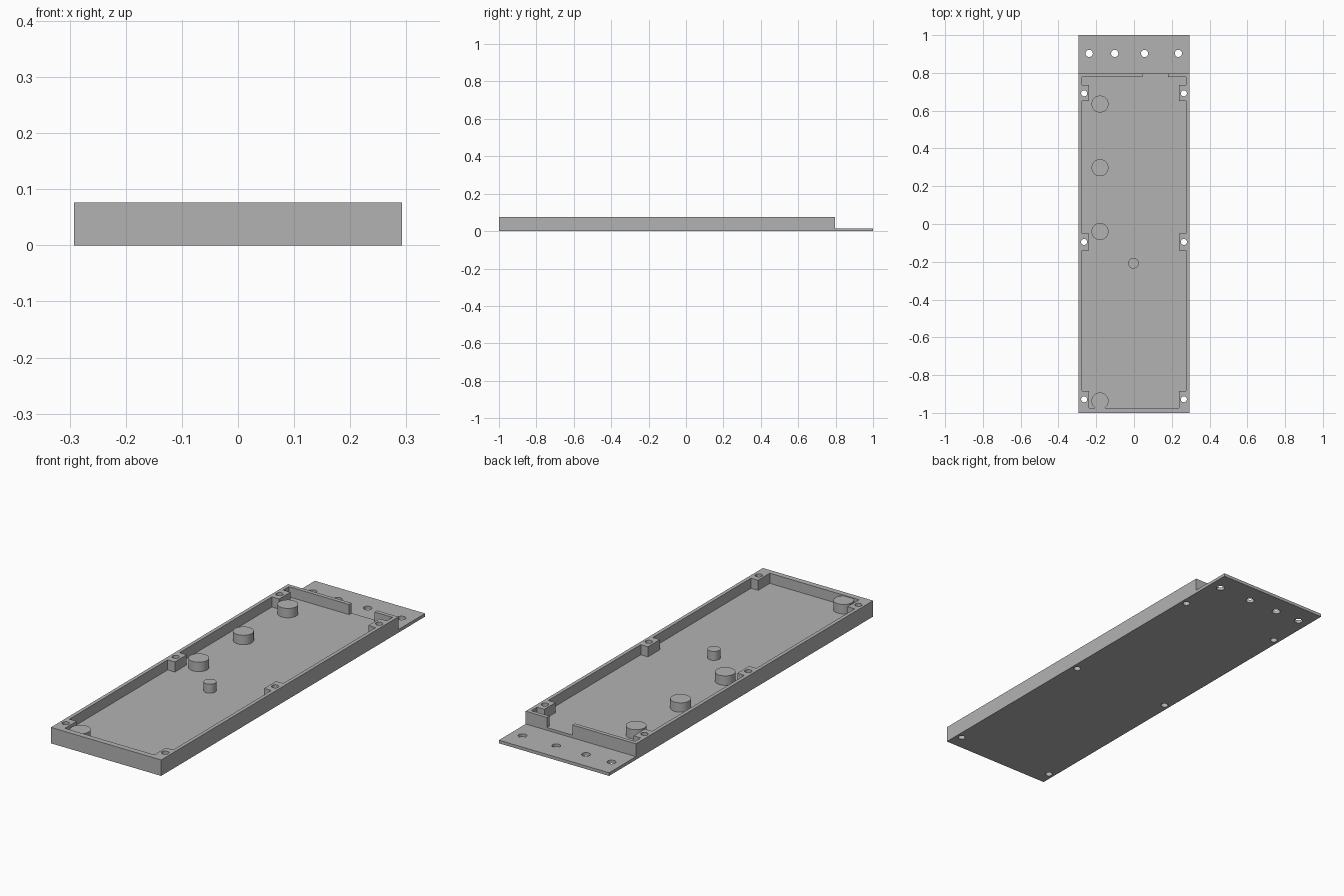
import bpy, bmesh, math
from mathutils import Vector

cube = bpy.data.objects.get("Cube")
if cube:
    bpy.data.objects.remove(cube, do_unlink=True)

HALF_W, TOP, FLOOR, TAB = 0.2925, 0.0765, 0.028, 0.015

grey = bpy.data.materials.new("plain grey")
grey.use_nodes = True
grey.diffuse_color = (0.45, 0.45, 0.45, 1)
grey.node_tree.nodes["Principled BSDF"].inputs["Base Color"].default_value = (0.45, 0.45, 0.45, 1)


def prism(name, outline, offset):
    """Extrude a closed 3D outline along an offset vector."""
    bm = bmesh.new()
    face = bm.faces.new([bm.verts.new(p) for p in outline])
    new = bmesh.ops.extrude_face_region(bm, geom=[face])["geom"]
    verts = [v for v in new if isinstance(v, bmesh.types.BMVert)]
    bmesh.ops.translate(bm, verts=verts, vec=Vector(offset))
    bmesh.ops.recalc_face_normals(bm, faces=bm.faces)
    return finish(name, bm)


def cylinder(name, x, y, r, z0, z1):
    bm = bmesh.new()
    bmesh.ops.create_cone(bm, cap_ends=True, segments=40, radius1=r, radius2=r, depth=z1 - z0)
    bmesh.ops.translate(bm, verts=bm.verts, vec=(x, y, (z0 + z1) / 2))
    return finish(name, bm)


def finish(name, bm):
    mesh = bpy.data.meshes.new(name)
    bm.to_mesh(mesh)
    bm.free()
    mesh.materials.append(grey)
    ob = bpy.data.objects.new(name, mesh)
    bpy.context.collection.objects.link(ob)
    return ob


def activate(ob):
    bpy.ops.object.select_all(action='DESELECT')
    ob.select_set(True)
    bpy.context.view_layer.objects.active = ob


def cut(target, cutter):
    mod = target.modifiers.new("cut", 'BOOLEAN')
    mod.operation, mod.solver, mod.object = 'DIFFERENCE', 'EXACT', cutter
    activate(target)
    bpy.ops.object.modifier_apply(modifier=mod.name)
    bpy.data.objects.remove(cutter, do_unlink=True)


# Tray body with the thin mounting tab, from its side profile
side = [(-1, 0), (1, 0), (1, TAB), (0.797, TAB), (0.797, TOP), (-1, TOP)]
tray = prism("tray", [(-HALF_W, y, z) for y, z in side], (2 * HALF_W, 0, 0))

# Pocket outline: steps in around the screw bosses, open through the back wall
IN, BOSS = 0.275, 0.237
half = [(BOSS, -0.973), (BOSS, -0.885), (IN, -0.885), (IN, -0.14), (BOSS, -0.14), (BOSS, -0.05),
        (IN, -0.05), (IN, 0.65), (BOSS, 0.65), (BOSS, 0.735), (IN, 0.735), (IN, 0.778)]
gap = [(0.18, 0.778), (0.18, 0.85), (0.045, 0.85), (0.045, 0.778)]
outline = half + gap + [(-x, y) for x, y in reversed(half)]
cut(tray, prism("pocket", [(x, y, FLOOR) for x, y in outline], (0, 0, 0.1)))

# Screw holes through the bosses and the tab
holes = [(s * 0.264, y, 0.016) for s in (-1, 1) for y in (-0.928, -0.095, 0.692)]
holes += [(x, 0.903, 0.019) for x in (-0.237, -0.102, 0.056, 0.235)]
for x, y, r in holes:
    cut(tray, cylinder("hole", x, y, r, -0.05, 0.15))

# Round posts standing on the floor
posts = [cylinder(f"post_{i + 1}", -0.18, y, 0.045, FLOOR - 0.01, 0.073)
         for i, y in enumerate((-0.937, -0.04, 0.298, 0.635))]
posts.append(cylinder("small_post", -0.003, -0.208, 0.028, FLOOR - 0.01, 0.071))

for ob in [tray] + posts:
    activate(ob)
    bpy.ops.object.shade_smooth_by_angle(angle=math.radians(30))
